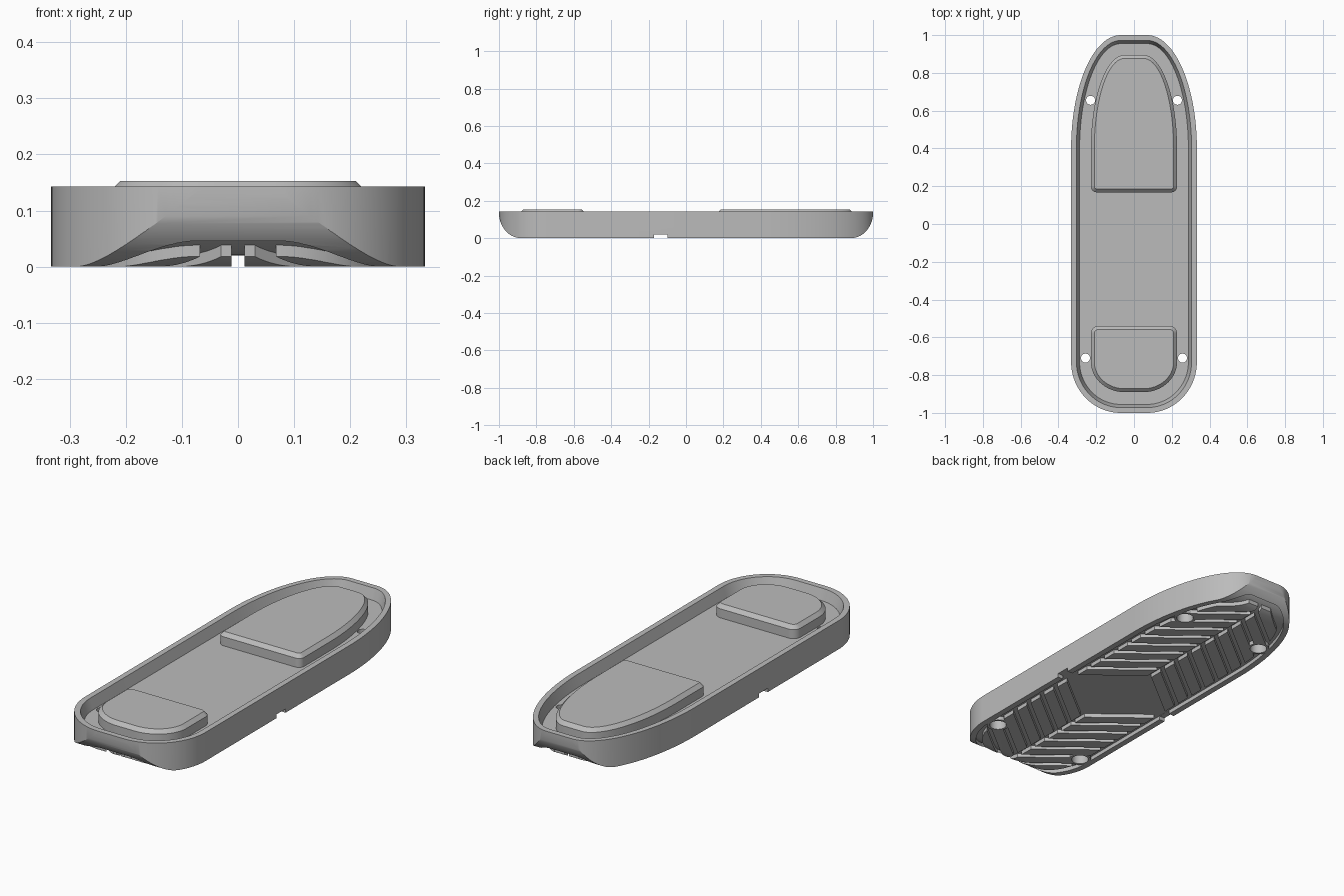
import bpy, bmesh, math

if "Cube" in bpy.data.objects:
    bpy.data.objects.remove(bpy.data.objects["Cube"])

GREY = (0.5, 0.5, 0.5, 1)
mat = bpy.data.materials.new("plain grey")
mat.use_nodes = True
mat.diffuse_color = GREY
mat.node_tree.nodes["Principled BSDF"].inputs["Base Color"].default_value = GREY

RIM, FLOOR, TREAD = 0.143, 0.09, 0.02


def finish(name, bm):
    bmesh.ops.recalc_face_normals(bm, faces=bm.faces)
    me = bpy.data.meshes.new(name)
    bm.to_mesh(me)
    bm.free()
    me.materials.append(mat)
    ob = bpy.data.objects.new(name, me)
    bpy.context.collection.objects.link(ob)
    return ob


def add_loft(bm, rings):
    """Skin closed rings of 3D points and cap both ends."""
    loops = [[bm.verts.new(p) for p in r] for r in rings]
    for a, b in zip(loops, loops[1:]):
        n = len(a)
        for i in range(n):
            j = (i + 1) % n
            bm.faces.new((a[i], a[j], b[j], b[i]))
    bm.faces.new(loops[0])
    bm.faces.new(loops[-1])


def level(points, z):
    return [(x, y, z) for x, y in points]


def loft(name, *rings):
    bm = bmesh.new()
    add_loft(bm, rings)
    return finish(name, bm)


def outline(w, back, front, d=0.0, steps=20):
    """Symmetric plan; each end is (y, flat half width, corner length)."""
    half = []
    for (y, flat, r), s in ((front, -1), (back, 1)):
        arc = []
        for i in range(steps + 1):
            a = math.pi / 2 * i / steps
            arc.append((flat + (w - flat - d) * math.cos(a),
                        y - s * r + s * (r - d) * math.sin(a)))
        half += arc if s > 0 else arc[::-1]
    return half + [(-x, y) for x, y in reversed(half)]


def boolean(ob, tool, op):
    mod = ob.modifiers.new("cut", "BOOLEAN")
    mod.object, mod.operation, mod.solver = tool, op, "EXACT"
    bpy.context.view_layer.update()
    deps = bpy.context.evaluated_depsgraph_get()
    me = bpy.data.meshes.new_from_object(ob.evaluated_get(deps))
    ob.modifiers.clear()
    ob.data = me
    bpy.data.objects.remove(tool)


def body_plan(d):
    return outline(0.333, (1, 0.07, 0.6), (-1, 0.07, 0.27), d, 28)


def keel(lift):
    """Side curve of the underside, with rounded-up ends."""
    right = [(0.88 + 0.12 * math.sin(a), 0.135 * (1 - math.cos(a)) + lift)
             for a in (math.pi / 2 * i / 14 for i in range(15))]
    return [(-y, z) for y, z in reversed(right)] + right


def side_slab(name, curve, z):
    pts = curve + [(1.1, curve[-1][1]), (1.1, z), (-1.1, z), (-1.1, curve[0][1])]
    return loft(name, *[[(x, y, h) for y, h in pts] for x in (-0.5, 0.5)])


def discs(name, r, z0, z1):
    """One cylinder at each screw position."""
    bm = bmesh.new()
    for x, y in ((0.23, 0.655), (0.257, -0.71)):
        for s in (-1, 1):
            circle = [(s * x + r * math.cos(a), y + r * math.sin(a))
                      for a in (math.tau * i / 28 for i in range(28))]
            add_loft(bm, [level(circle, z0), level(circle, z1)])
    return finish(name, bm)


# Body: plan shape trimmed by the side curve
body = loft("tray_body", level(body_plan(0), -0.1), level(body_plan(0), RIM))
boolean(body, side_slab("keel_cutter", keel(0), 0.4), "INTERSECT")

# Sunken top
boolean(body, loft("tray_cutter", level(body_plan(0.045), FLOOR),
                   level(body_plan(0.028), RIM), level(body_plan(0.028), 0.3)),
        "DIFFERENCE")

# Slanted tread bars, mirrored left and right, pointing to both ends
bm = bmesh.new()
for way, start, count in ((1, -0.10, 11), (-1, -0.17, 9)):
    for i in range(count):
        y0 = start + way * 0.1 * i
        for s in (-1, 1):
            bar = []
            for x, t in ((0.012, 0), (0.34, 0), (0.34, 0.07), (0.012, 0.07)):
                bar.append((s * x, y0 + way * (0.8 * (0.28 - x) + t)))
            add_loft(bm, [level(bar, -0.2), level(bar, 0.3)])
bars = finish("tread_bars", bm)
boolean(bars, loft("tread_edge", level(body_plan(0.06), -0.15),
                   level(body_plan(0.06), 0.25)), "INTERSECT")

# Grooves between the bars follow the underside at constant depth
groove = loft("grooves", level(body_plan(0.03), -0.1), level(body_plan(0.03), 0.2))
boolean(groove, side_slab("groove_roof", keel(TREAD), -0.3), "INTERSECT")
boolean(groove, bars, "DIFFERENCE")
boolean(groove, discs("screw_bosses", 0.052, -0.25, 0.3), "DIFFERENCE")
boolean(body, groove, "DIFFERENCE")

# Cross notch through both sides
notch = [(-0.5, -0.17), (0.5, -0.17), (0.5, -0.1), (-0.5, -0.1)]
boolean(body, loft("notch", level(notch, -0.1), level(notch, TREAD - 0.001)),
        "DIFFERENCE")

# Screw holes, wider from below
boolean(body, discs("counterbores", 0.04, -0.1, 0.055), "DIFFERENCE")
boolean(body, discs("screw_holes", 0.024, -0.1, 0.3), "DIFFERENCE")


# Raised pads with a chamfered top edge
def pad(name, back, front):
    base, top = (outline(0.228, back, front, d) for d in (0, 0.018))
    return loft(name, level(base, FLOOR - 0.004), level(base, 0.135),
                level(top, 0.153))


pads = [pad("long_pad", (0.895, 0.05, 0.495), (0.168, 0.198, 0.03)),
        pad("short_pad", (-0.54, 0.188, 0.04), (-0.89, 0.05, 0.16))]

# Smooth shading with crisp edges
bpy.ops.object.select_all(action="DESELECT")
for ob in [body] + pads:
    ob.select_set(True)
bpy.context.view_layer.objects.active = body
bpy.ops.object.shade_smooth_by_angle(angle=math.radians(25))
